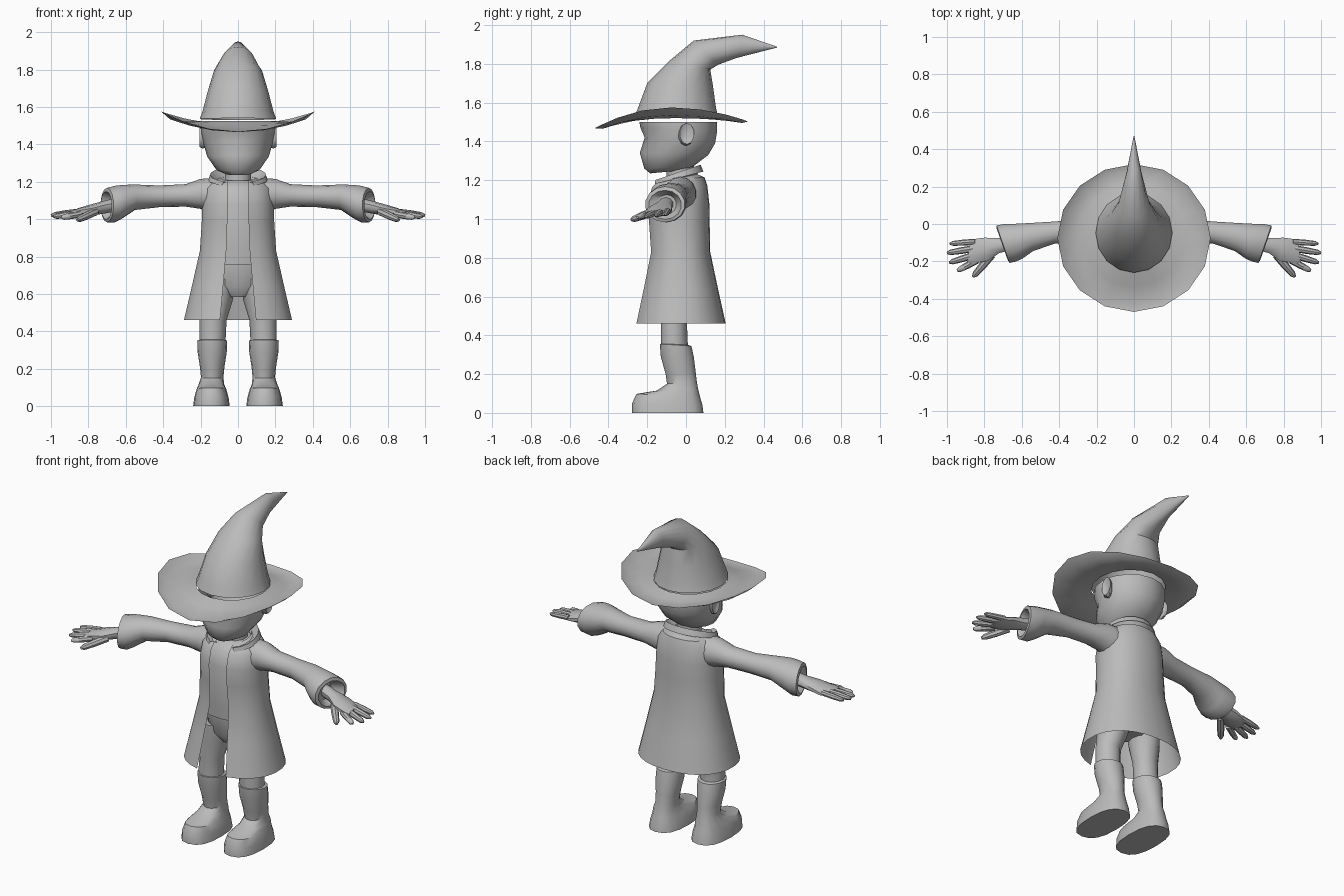
import bpy, bmesh, math
from mathutils import Vector

grey = bpy.data.materials.new("plain grey")
grey.diffuse_color = (0.5, 0.5, 0.5, 1)


def ring(c, a, b, n=16, power=1.0, gap=0.0):
    """Oval around c: a points to angle zero, b sideways; gap leaves it open at a."""
    c, a, b = Vector(c), Vector(a), Vector(b)
    g = math.asin(min(1, gap / b.length)) if gap else 0
    pts = []
    for i in range(n + 1 if gap else n):
        t = g + (2 * math.pi - 2 * g) * i / n
        co, si = math.cos(t), math.sin(t)
        pts.append(c + a * math.copysign(abs(co) ** power, co)
                   + b * math.copysign(abs(si) ** power, si))
    return pts


def span(front, back, w, x=0, **kw):
    """Ring reaching from front (y, z) to back (y, z) with half width w."""
    f, k = Vector((x, *front)), Vector((x, *back))
    return ring((f + k) / 2, (f - k) / 2, (w, 0, 0), **kw)


def loft(name, rings, closed=True, caps=(True, True), mirror=False):
    bm = bmesh.new()
    rows = [[bm.verts.new(p) for p in r] for r in rings]
    n = len(rows[0])
    for r, s in zip(rows, rows[1:]):
        for i in range(n if closed else n - 1):
            j = (i + 1) % n
            bm.faces.new((r[i], r[j], s[j], s[i]))
    if closed:
        if caps[0]:
            bm.faces.new(rows[0][::-1])
        if caps[1]:
            bm.faces.new(rows[-1])
    bmesh.ops.recalc_face_normals(bm, faces=bm.faces)
    me = bpy.data.meshes.new(name)
    bm.to_mesh(me)
    bm.free()
    me.materials.append(grey)
    ob = bpy.data.objects.new(name, me)
    bpy.context.collection.objects.link(ob)
    if mirror:
        ob.modifiers.new("mirror", "MIRROR")
    return ob


# Hat crown, bent backwards to a point
loft("hat_crown", [
    span((-.26, 1.54), (.165, 1.53), .205),
    span((-.245, 1.58), (.155, 1.57), .19),
    span((-.20, 1.70), (.14, 1.68), .16),
    span((-.08, 1.82), (.125, 1.77), .128),
    span((.04, 1.92), (.165, 1.795), .085),
    span((.29, 1.95), (.26, 1.83), .04),
    span((.47, 1.888), (.47, 1.884), .002)], caps=(False, True))


# Hat brim: sides turned up, front and back drooping
def brim_ring(w, front, back, z_side, z_front, z_back):
    pts = span((front, 0), (back, 0), w)
    mid, half = (front + back) / 2, (back - front) / 2
    for p in pts:
        u = (p.y - mid) / half
        p.z = z_side + ((z_back if u > 0 else z_front) - z_side) * u * u
    return pts


brim = loft("hat_brim", [
    brim_ring(.20, -.26, .165, 1.525, 1.525, 1.525),
    brim_ring(.28, -.335, .225, 1.52, 1.50, 1.505),
    brim_ring(.365, -.43, .29, 1.535, 1.465, 1.495),
    brim_ring(.41, -.47, .32, 1.575, 1.468, 1.503)], caps=(False, False))

# Head, neck and ears
loft("head", [
    span((-.185, 1.235), (-.03, 1.25), .07),
    span((-.215, 1.26), (.03, 1.265), .115),
    span((-.238, 1.34), (.115, 1.33), .165),
    span((-.213, 1.42), (.15, 1.39), .185),
    span((-.235, 1.47), (.16, 1.45), .195),
    span((-.24, 1.50), (.16, 1.50), .195)], caps=(True, False))
loft("neck", [span((-.10, 1.15), (.04, 1.15), .075, n=10),
              span((-.10, 1.30), (.04, 1.30), .07, n=10)])
loft("ear", [
    ring((.165, -.01, 1.42), (0, 0, .035), (0, .02, 0), n=10),
    ring((.19, 0, 1.435), (0, 0, .058), (0, .04, 0), n=10),
    ring((.205, .005, 1.44), (0, 0, .055), (0, .038, 0), n=10),
    ring((.195, -.002, 1.435), (0, 0, .03), (0, .018, 0), n=10)], mirror=True)

# Long coat, open down the front
loft("coat", [
    span((-.265, .46), (.205, .46), .29, n=24, power=.9, gap=.085),
    span((-.225, .64), (.165, .64), .248, n=24, power=.9, gap=.07),
    span((-.185, .83), (.125, .83), .205, n=24, power=.9, gap=.055),
    span((-.195, .98), (.122, .98), .195, n=24, power=.9, gap=.05),
    span((-.20, 1.08), (.12, 1.08), .192, n=24, power=.9, gap=.05),
    span((-.18, 1.165), (.11, 1.17), .18, n=24, power=.9, gap=.05),
    span((-.15, 1.195), (.095, 1.215), .145, n=24, power=.9, gap=.05),
    span((-.12, 1.205), (.06, 1.23), .09, n=24, power=.9, gap=.05)],
    closed=False)
loft("collar", [
    span((-.135, 1.185), (.055, 1.215), .095, gap=.045),
    span((-.175, 1.195), (.075, 1.28), .15, gap=.075),
    span((-.18, 1.175), (.09, 1.245), .16, gap=.085)], closed=False)

# Tunic panel showing between the coat edges
loft("tunic", [
    span((-.17, .755), (.10, .755), .18, n=20, power=.85),
    span((-.175, .83), (.11, .83), .185, n=20, power=.85),
    span((-.19, 1.08), (.10, 1.08), .17, n=20, power=.85),
    span((-.165, 1.165), (.09, 1.165), .15, n=20, power=.85),
    span((-.12, 1.205), (.05, 1.215), .08, n=20, power=.85)])

# Trousers: hips and legs
loft("hips", [
    span((-.11, .585), (.03, .585), .07),
    span((-.145, .64), (.08, .64), .16),
    span((-.155, .76), (.09, .76), .17)])
loft("trouser_leg", [
    span((-.13, .34), (.01, .34), .07, x=.137, n=12),
    span((-.13, .46), (.005, .46), .072, x=.133, n=12),
    span((-.14, .56), (.04, .56), .085, x=.115, n=12),
    span((-.145, .68), (.07, .68), .085, x=.095, n=12)], mirror=True)

# Boots
sole = dict(x=.142, n=16, power=.8)
shaft = dict(x=.138, n=16)
loft("boot", [
    span((-.278, 0), (.09, 0), .098, **sole),
    span((-.278, .05), (.085, .04), .092, **sole),
    span((-.255, .098), (.073, .08), .08, **sole),
    span((-.15, .115), (.063, .12), .068, **sole),
    span((-.098, .15), (.056, .16), .06, **shaft),
    span((-.105, .20), (.05, .21), .065, **shaft),
    span((-.13, .29), (.04, .29), .078, **shaft),
    span((-.135, .355), (.028, .345), .08, **shaft),
    span((-.125, .358), (.01, .35), .068, **shaft)], mirror=True)


# Sleeves with flared, slanted cuffs
def cross(x, y, z, ry, rz, skew=0.0, n=14):
    return ring((x, y, z), (0, 0, rz), (skew, ry, 0), n=n)


loft("sleeve", [
    cross(.13, -.03, 1.125, .085, .095),
    cross(.20, -.03, 1.135, .08, .08),
    cross(.28, -.035, 1.127, .066, .06),
    cross(.42, -.045, 1.122, .06, .058),
    cross(.55, -.07, 1.117, .077, .068, .01),
    cross(.62, -.092, 1.093, .095, .09, .025),
    cross(.66, -.10, 1.08, .103, .098, .03),
    cross(.70, -.108, 1.075, .103, .092, .035),
    cross(.705, -.108, 1.073, .085, .075, .03),
    cross(.66, -.10, 1.075, .05, .05)], mirror=True)

# Hands: palm, four fingers and a thumb
loft("palm", [
    cross(.64, -.10, 1.08, .038, .036, n=10),
    cross(.72, -.115, 1.063, .042, .034, n=10),
    cross(.79, -.135, 1.048, .065, .03, .01, n=10),
    cross(.85, -.145, 1.036, .07, .024, -.01, n=10),
    cross(.885, -.15, 1.03, .06, .015, -.005, n=10)], mirror=True)


def digit(name, base, tip, r):
    b, t = Vector(base), Vector(tip)
    d = (t - b).normalized()
    side = d.cross(Vector((0, 0, 1))).normalized()
    up = side.cross(d)
    loft(name, [ring(b.lerp(t, k), side * r * s, up * r * s, n=8)
                for k, s in ((0, 1), (.5, 1), (.88, .8), (1, .35))], mirror=True)


digit("little_finger", (.85, -.095, 1.04), (.985, -.105, 1.025), .016)
digit("ring_finger", (.85, -.13, 1.037), (1.0, -.155, 1.02), .018)
digit("middle_finger", (.85, -.165, 1.033), (.988, -.207, 1.013), .018)
digit("index_finger", (.84, -.195, 1.028), (.945, -.25, 1.008), .018)
digit("thumb", (.76, -.165, 1.04), (.86, -.282, .995), .021)

# Smooth shading with crisp edges
for ob in bpy.context.scene.objects:
    ob.select_set(True)
    bpy.context.view_layer.objects.active = ob
bpy.ops.object.shade_smooth_by_angle(angle=math.radians(40))
